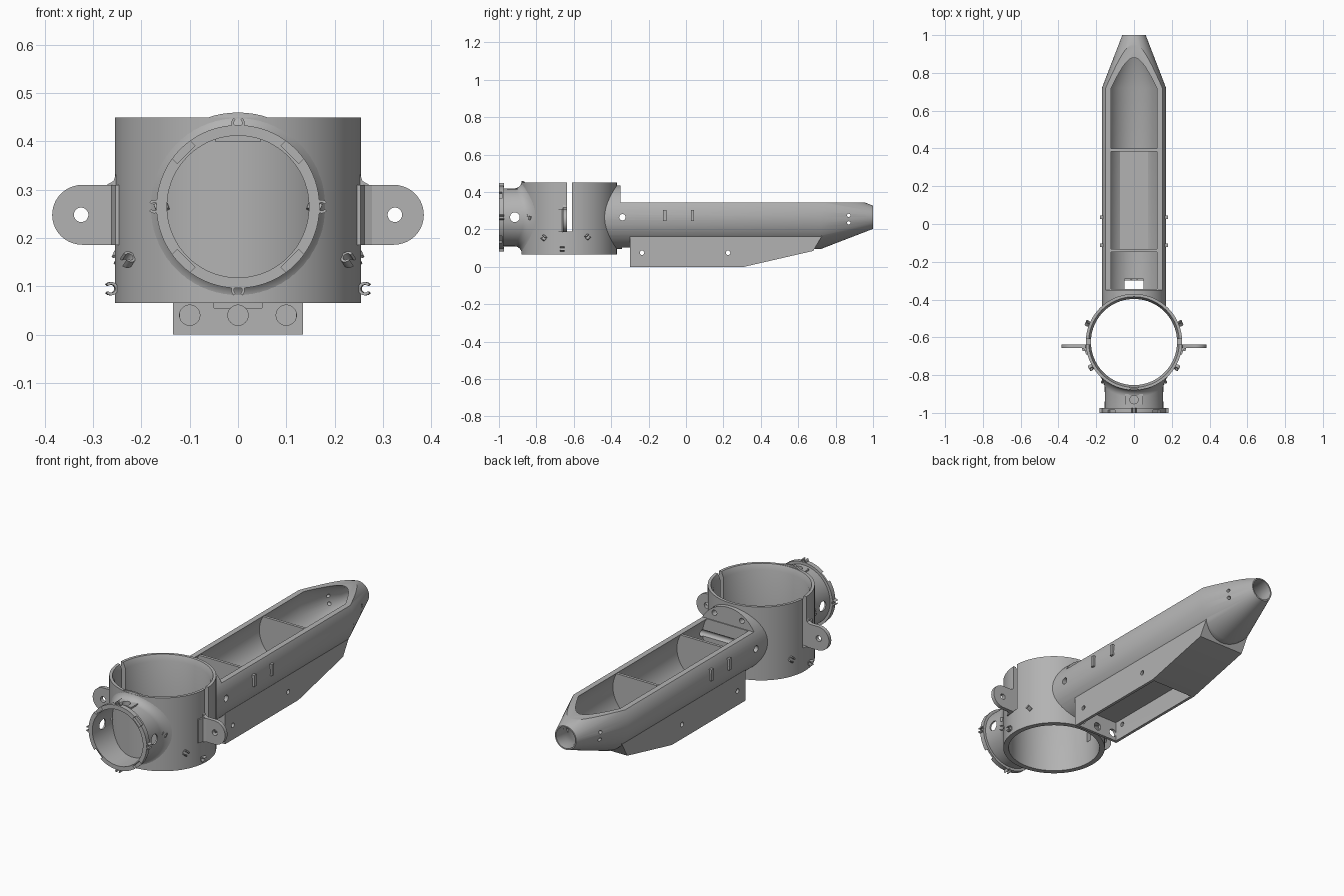
import bpy, bmesh
from math import sin, cos, pi, sqrt, radians
from mathutils import Matrix, Vector

if "Cube" in bpy.data.objects:
    bpy.data.objects.remove(bpy.data.objects["Cube"])

grey = bpy.data.materials.new("plain_grey")
grey.use_nodes = True
grey.diffuse_color = (0.45, 0.45, 0.45, 1)
grey.node_tree.nodes["Principled BSDF"].inputs["Base Color"].default_value = grey.diffuse_color

AXIS_Z = 0.265          # height of the long tube's axis
RING_Y = -0.625         # centre of the upright ring
RING_R = 0.255


def finish(name, bm):
    bmesh.ops.recalc_face_normals(bm, faces=bm.faces)
    me = bpy.data.meshes.new(name)
    bm.to_mesh(me)
    bm.free()
    me.materials.append(grey)
    ob = bpy.data.objects.new(name, me)
    bpy.context.scene.collection.objects.link(ob)
    shade(me)
    return ob


def shade(me):
    me.shade_smooth()
    me.set_sharp_from_angle(angle=radians(30))


def box(name, x0, x1, y0, y1, z0, z1, turn=None):
    bm = bmesh.new()
    bmesh.ops.create_cube(bm, size=1)
    size = Matrix.Diagonal((x1 - x0, y1 - y0, z1 - z0, 1))
    place = Matrix.Translation(((x0 + x1) / 2, (y0 + y1) / 2, (z0 + z1) / 2))
    bm.transform((turn or Matrix()) @ place @ size)
    return finish(name, bm)


def rod(name, centre, r, length, axis, n=32):
    bm = bmesh.new()
    bmesh.ops.create_cone(bm, cap_ends=True, segments=n, radius1=r, radius2=r, depth=length)
    spin = Vector((0, 0, 1)).rotation_difference(Vector(axis)).to_matrix().to_4x4()
    bm.transform(Matrix.Translation(centre) @ spin)
    return finish(name, bm)


def prism(name, pts, place, depth):
    """Extrude a flat outline; place maps (u, v, w) to a world point."""
    bm = bmesh.new()
    ends = [[bm.verts.new(place(u, v, w)) for u, v in pts] for w in (-depth / 2, depth / 2)]
    bm.faces.new(ends[0])
    bm.faces.new(ends[1][::-1])
    for i in range(len(pts)):
        j = (i + 1) % len(pts)
        bm.faces.new((ends[0][i], ends[0][j], ends[1][j], ends[1][i]))
    return finish(name, bm)


def loops(name, rows, point, n=72, ring=True):
    """Skin round loops; ring closes the section, otherwise the ends are capped."""
    bm = bmesh.new()
    vs = [[bm.verts.new(point(row, 2 * pi * i / n)) for i in range(n)] for row in rows]
    for k in range(len(rows) if ring else len(rows) - 1):
        a, b = vs[k], vs[(k + 1) % len(rows)]
        for i in range(n):
            j = (i + 1) % n
            bm.faces.new((a[i], a[j], b[j], b[i]))
    if not ring:
        bm.faces.new(vs[0])
        bm.faces.new(vs[-1])
    return finish(name, bm)


def along_y(row, a):
    return (row[1] * cos(a), row[0], AXIS_Z + row[1] * sin(a))


def upright(row, a):
    return (row[0] * cos(a), RING_Y + row[0] * sin(a), row[1])


def boolean(ob, tools, op="DIFFERENCE"):
    for t in tools:
        t.hide_render = True
        m = ob.modifiers.new("bool", "BOOLEAN")
        m.operation, m.object, m.solver = op, t, "EXACT"
    dg = bpy.context.evaluated_depsgraph_get()
    me = bpy.data.meshes.new_from_object(ob.evaluated_get(dg))
    ob.modifiers.clear()
    ob.data = me
    shade(me)
    for t in tools:
        bpy.data.objects.remove(t)


# Long open hull: round tube with tapered nose plus a keel box
hull = loops("hull", [(-0.5, 0.17), (0.72, 0.17), (1.0, 0.062)], along_y, ring=False)
keel = prism("keel", [(-0.3, 0), (0.31, 0), (0.68, 0.085), (0.73, 0.17), (0.73, 0.2), (-0.3, 0.2)],
             lambda u, v, w: (w, u, v), 0.27)
boolean(hull, [keel], "UNION")
bore = [(-0.345, 0.145), (0.72, 0.145), (0.88, 0.08), (0.94, 0.056), (1.02, 0.055)]
cuts = [rod("c", (0, RING_Y, 0.2), 0.25, 1, (0, 0, 1), 96),
        box("c", -0.3, 0.3, -0.35, 1.1, 0.345, 0.6),
        loops("c", bore, along_y, ring=False),
        box("c", -0.12, 0.12, -0.285, 0.3, -0.1, 0.105),
        box("c", -0.05, 0.05, -0.343, -0.29, 0.055, 0.2),
        rod("c", (0, -0.34, AXIS_Z), 0.017, 0.6, (1, 0, 0))]
cuts += [rod("c", (x, -0.3, 0.04), 0.021, 0.08, (0, 1, 0)) for x in (-0.1, 0, 0.1)]
cuts += [rod("c", (x, -0.36, 0.385), 0.014, 0.06, (0, 1, 0)) for x in (-0.08, 0.08)]
cuts += [rod("c", (0, y, 0.075), 0.012, 0.5, (1, 0, 0)) for y in (-0.235, 0.225)]
cuts += [rod("c", (0, 0.87, z), 0.009, 0.5, (1, 0, 0)) for z in (0.235, 0.275)]
boolean(hull, cuts)

# Bay dividers and the flat floor between them
for name, y0, y1, top in (("front_divider", -0.147, -0.132, 0.34), ("rear_divider", 0.385, 0.4, 0.34),
                          ("bay_floor", -0.14, 0.39, 0.14)):
    part = loops(name, [(y0, 0.15), (y1, 0.15)], along_y, ring=False)
    boolean(part, [box("c", -0.3, 0.3, -0.5, 0.8, top, 0.6)])

# Upright ring with a slot on each side
ring = loops("ring", [(RING_R, 0.065), (RING_R, 0.45), (0.24, 0.45), (0.228, 0.42), (0.228, 0.065)],
             upright, 96)
boolean(ring, [box("c", -0.4, 0.4, -0.637, -0.61, 0.19, 0.5)])

# Front neck, flaring into the ring surface
def saddle(row, a):
    r, d = row
    x = r * cos(a)
    y = -0.98 if d is None else RING_Y - sqrt(0.253 ** 2 - x * x) - d
    return (x, y, AXIS_Z + r * sin(a))


flare = [(0.195 - 0.04 * cos(t), 0.04 - 0.04 * sin(t)) for t in [i * pi / 16 for i in range(9)]]
neck = loops("neck", [(0.155, None)] + flare + [(0.195, -0.01), (0.147, -0.01), (0.147, None)], saddle)
boolean(neck, [rod("c", (0, -0.915, AXIS_Z), 0.026, 0.6, (1, 0, 0)),
               rod("c", (0, -0.93, 0.4), 0.022, 0.2, (0, 0, 1))])
boss = box("neck_boss", -0.048, 0.048, -0.955, -0.9, 0.4, 0.42)
boolean(boss, [rod("c", (0, -0.93, 0.4), 0.022, 0.2, (0, 0, 1))])

# Notched front flange
flange = loops("flange", [(-1, 0.147), (-1, 0.169), (-0.975, 0.169), (-0.975, 0.147)], along_y)
lift = Matrix.Translation((0, 0, AXIS_Z))
boolean(flange, [box("c", 0.152, 0.2, -1.01, -0.985, -0.026, 0.026,
                     lift @ Matrix.Rotation(radians(45 + 90 * k), 4, "Y")) for k in range(4)])


# Cable clips: open C sections
def clip(name, base, normal, axis, width=0.02, r=0.014):
    n, t = Vector(normal).normalized(), Vector(axis).normalized()
    s = n.cross(t)
    arc = [radians(40 + 280 * i / 12) for i in range(13)]
    pts = [(r * cos(a), r * sin(a)) for a in arc]
    pts += [(0.6 * r * cos(a), 0.6 * r * sin(a)) for a in reversed(arc)]
    mid = Vector(base) + n * (r * 0.8)
    prism(name, pts, lambda u, v, w: mid + n * u + s * v + t * w, width)


for k in range(4):
    out = Vector((cos(k * pi / 2), 0, sin(k * pi / 2)))
    clip("flange_clip", out * 0.162 + Vector((0, -0.987, AXIS_Z)), out, (0, 1, 0), 0.026)

for side in (-1, 1):
    # Clips following a cable path round the ring
    for y, z, slope in ((-0.83, 0.265, 2), (-0.755, 0.155, -0.8), (-0.66, 0.095, 0),
                        (-0.53, 0.16, 0.8), (-0.41, 0.265, 2)):
        s = y - RING_Y
        out = Vector((side * sqrt(RING_R ** 2 - s * s), s, 0))
        path = Vector((0, 0, 1)).cross(out).normalized() * side + Vector((0, 0, slope))
        clip("ring_clip", out + Vector((0, RING_Y, z)), out, path)
    # Flat tabs on the hull sides
    for y in (-0.113, 0.035):
        box("hull_tab", side * 0.165, side * 0.18, y - 0.009, y + 0.009, 0.245, 0.305)
    # Mounting ears with a hole and a curved root
    end = [(0.323 + 0.062 * sin(a), 0.248 + 0.062 * cos(a)) for a in [i * pi / 20 for i in range(21)]]
    root = [(0.24, 0.186), (0.24, 0.335), (0.253, 0.332), (0.258, 0.318), (0.272, 0.31)]
    ear = prism("ear", root + end, lambda u, v, w: (side * u, -0.647 + w, v), 0.02)
    boolean(ear, [rod("c", (side * 0.325, -0.647, 0.248), 0.015, 0.1, (0, 1, 0))])
    gusset = [(0.238, -0.64), (0.278, -0.64), (0.278, -0.657), (0.262, -0.664), (0.254, -0.69), (0.238, -0.69)]
    prism("ear_gusset", gusset, lambda u, v, w: (side * u, v, 0.248 + w), 0.124)
